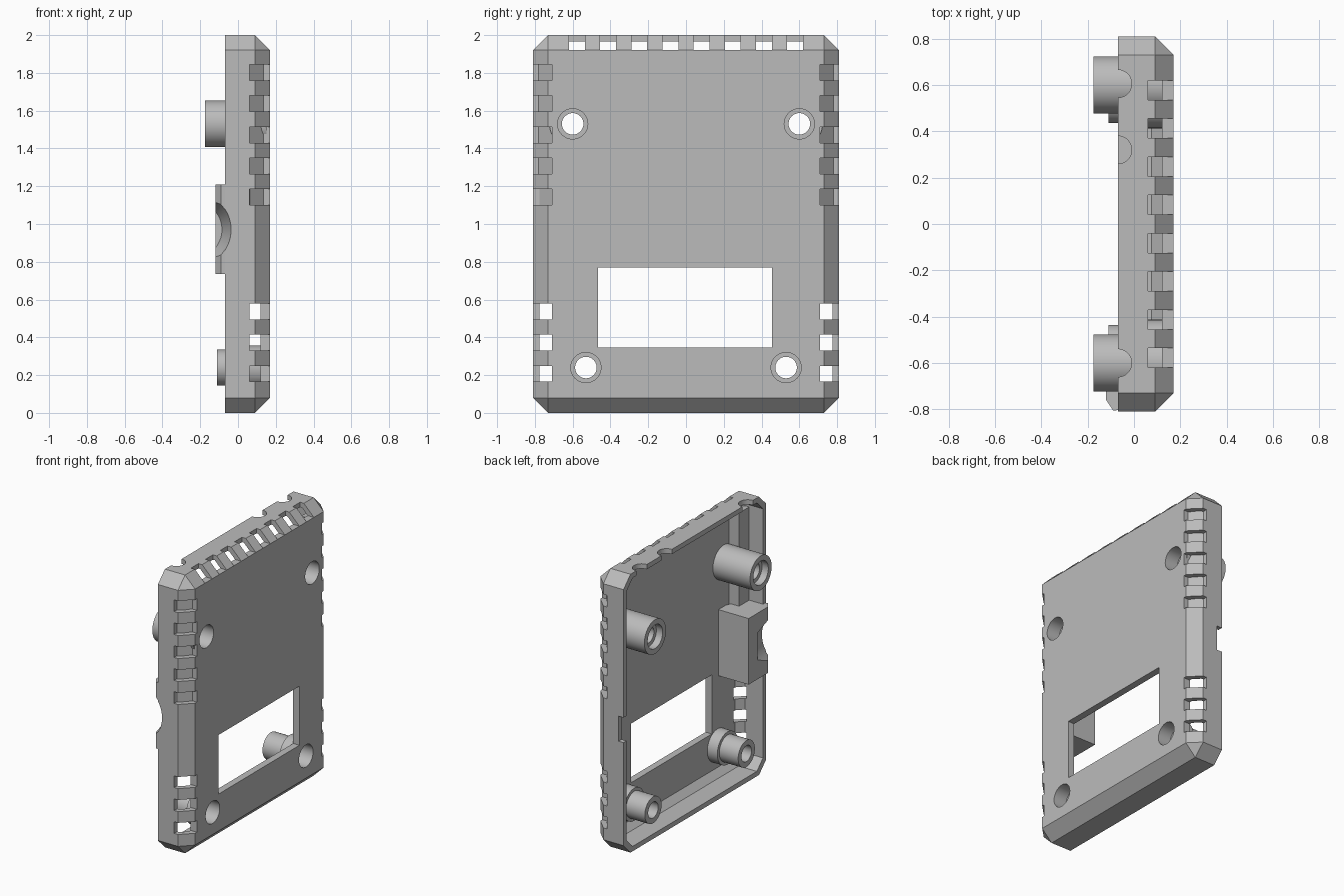
import bpy, bmesh, math
from mathutils import Matrix, Vector

cube = bpy.data.objects.get("Cube")
if cube:
    bpy.data.objects.remove(cube, do_unlink=True)

grey = bpy.data.materials.new("plain grey")
grey.use_nodes = True
COLOUR = (0.5, 0.5, 0.5, 1)
grey.diffuse_color = COLOUR
grey.node_tree.nodes["Principled BSDF"].inputs["Base Color"].default_value = COLOUR


def finish(name, bm):
    bmesh.ops.recalc_face_normals(bm, faces=bm.faces)
    mesh = bpy.data.meshes.new(name)
    bm.to_mesh(mesh)
    bm.free()
    mesh.materials.append(grey)
    obj = bpy.data.objects.new(name, mesh)
    bpy.context.collection.objects.link(obj)
    return obj


def hull(name, points):
    bm = bmesh.new()
    for p in points:
        bm.verts.new(p)
    bmesh.ops.convex_hull(bm, input=bm.verts)
    bmesh.ops.dissolve_limit(bm, angle_limit=0.01, verts=bm.verts, edges=bm.edges)
    return finish(name, bm)


def box(name, x0, x1, y0, y1, z0, z1):
    return hull(name, [(x, y, z) for x in (x0, x1) for y in (y0, y1) for z in (z0, z1)])


def cylinder(name, r0, r1, start, end, segments=48):
    """Cylinder or cone between two points."""
    a, b = Vector(start), Vector(end)
    bm = bmesh.new()
    turn = (b - a).to_track_quat('Z', 'Y').to_matrix().to_4x4()
    bmesh.ops.create_cone(bm, cap_ends=True, segments=segments, radius1=r0, radius2=r1,
                          depth=(b - a).length, matrix=Matrix.Translation((a + b) / 2) @ turn)
    return finish(name, bm)


def chamfered(name, back, shoulder, face, half_y, half_z, corner, face_y, face_z):
    """Eight-sided slab whose front edges slope in to a rectangle."""
    pts = []
    for sy in (-1, 1):
        for sz in (-1, 1):
            for x in (back, shoulder):
                pts.append((x, sy * half_y, 1 + sz * (half_z - corner)))
                pts.append((x, sy * (half_y - corner), 1 + sz * half_z))
            pts.append((face, sy * face_y, 1 + sz * face_z))
    return hull(name, pts)


def combine(target, tools, operation):
    for tool in tools:
        mod = target.modifiers.new("combine", 'BOOLEAN')
        mod.operation, mod.object, mod.solver = operation, tool, 'EXACT'
        bpy.ops.object.select_all(action='DESELECT')
        bpy.context.view_layer.objects.active = target
        target.select_set(True)
        bpy.ops.object.modifier_apply(modifier=mod.name)
        bpy.data.objects.remove(tool, do_unlink=True)


def smooth(obj):
    bpy.ops.object.select_all(action='DESELECT')
    bpy.context.view_layer.objects.active = obj
    obj.select_set(True)
    bpy.ops.object.shade_smooth_by_angle(angle=math.radians(25))


BACK, FACE, INNER = -0.07, 0.17, 0.12
PITCH, SLOT = 0.165, 0.084

# Hollow case with chamfered front
case = chamfered("case_shell", BACK, 0.09, FACE, 0.81, 1.0, 0.08, 0.73, 0.92)
combine(case, [chamfered("hollow", -0.2, 0.075, INNER, 0.775, 0.965, 0.07, 0.73, 0.92)],
        'DIFFERENCE')

# Vents, display window and edge notches
cuts = [box("window", 0, 0.3, -0.465, 0.455, 0.345, 0.77),
        box("side_notch", -0.2, -0.03, 0.7, 0.9, 0.82, 1.0)]
for i in range(8):
    y = (i - 3.5) * PITCH
    cuts.append(box("top_vent", 0.06, 0.3, y - SLOT / 2, y + SLOT / 2, 1.92, 2.1))
for s in (-1, 1):
    y0, y1 = sorted((s * 0.71, s * 0.9))
    for first, count in ((0.165, 3), (1.1, 5)):
        for i in range(count):
            z = first + i * PITCH
            cuts.append(box("side_vent", 0.06, 0.3, y0, y1, z, z + SLOT))
for y in (0.605, 0.32, -0.6):
    cuts.append(cylinder("top_notch", 0.06, 0.06, (BACK, y, 1.9), (BACK, y, 2.1)))
combine(case, cuts, 'DIFFERENCE')

# Sloped backing behind the upper side vents
for s, side in ((-1, "right"), (1, "left")):
    section = ((0.06, 0.78), (0.145, 0.70), (0.145, 0.66), (0.04, 0.66), (0.04, 0.78))
    backing = hull("vent_backing_" + side,
                   [(x, s * y, z) for x, y in section for z in (1.06, 1.88)])
    combine(case, [backing], 'UNION')

# Screw posts: y, z, radius, back end
posts = [(s * 0.6, 1.53, 0.123, -0.175) for s in (-1, 1)]
posts += [(s * 0.53, 0.24, 0.095, -0.11) for s in (-1, 1)]
for y, z, r, end in posts:
    combine(case, [cylinder("post", r, r, (0.15, y, z), (end, y, z))], 'UNION')
    if z < 1:
        combine(case, [cylinder("collar", 0.117, 0.117, (0.15, y, z), (0.04, y, z))], 'UNION')
    holes = [cylinder("bore", 0.057, 0.057, (0.3, y, z), (-0.3, y, z)),
             cylinder("front_recess", 0.08, 0.08, (0.3, y, z), (0.07, y, z))]
    if z > 1:
        holes.append(cylinder("back_recess", 0.085, 0.085, (end + 0.05, y, z), (-0.3, y, z)))
    combine(case, holes, 'DIFFERENCE')

# Socket block on the side wall, tapered and scooped at its outer end
block_plan = ((-0.12, -0.54), (0.15, -0.54), (0.06, -0.79), (-0.09, -0.805), (-0.12, -0.76))
block = hull("socket_block", [(x, y, z) for x, y in block_plan for z in (0.735, 1.21)])
combine(case, [block], 'UNION')
combine(case, [cylinder("scoop", 0.21, 0.15, (-0.235, -0.85, 0.97), (-0.235, -0.64, 0.97), 64)],
        'DIFFERENCE')
smooth(case)
